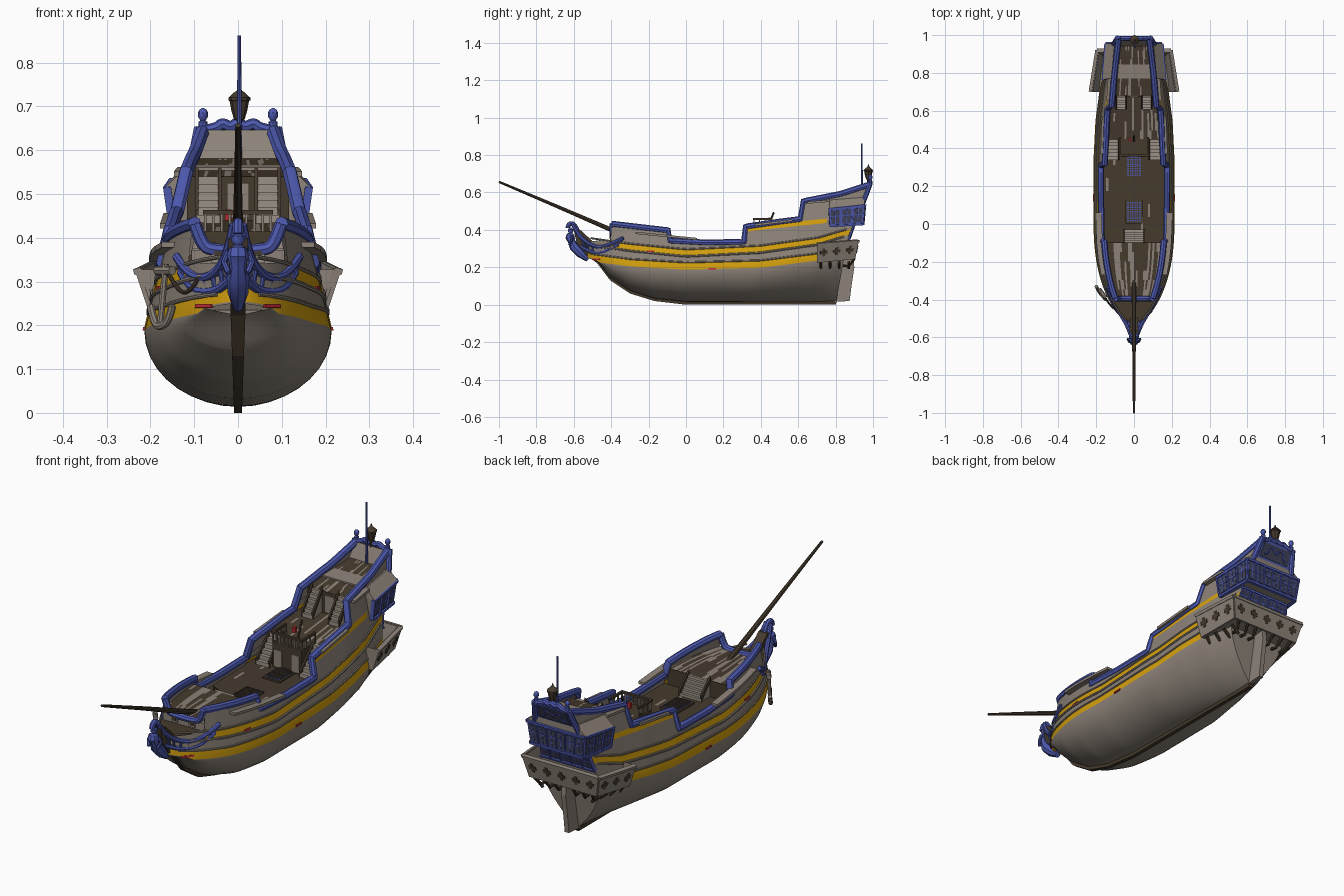
import bpy, bmesh, math, random
from mathutils import Vector as V

if "Cube" in bpy.data.objects:
    bpy.data.objects.remove(bpy.data.objects["Cube"])
random.seed(4)
# colours
def lin(c): return tuple(((v / 255 + .055) / 1.055) ** 2.4 for v in c) + (1,)
MATS = []
for n, c in [("weathered grey wood", (140, 130, 120)), ("dark brown wood", (69, 58, 45)), ("blue paint", (78, 90, 176)),
             ("yellow paint", (212, 160, 14)), ("window glass", (66, 68, 92)), ("light grey wood", (155, 145, 134)), ("red paint", (190, 45, 50))]:
    m = bpy.data.materials.new(n); m.diffuse_color = lin(c); MATS.append(m)
GREY, BROWN, BLUE, YELLOW, GLASS, LIGHT, RED = range(7)
# helpers
def ip(tab, y):
    if y <= tab[0][0]: return tab[0][1]
    for (a, p), (b, q) in zip(tab, tab[1:]):
        if y <= b: return p + (q - p) * (y - a) / (b - a)
    return tab[-1][1]
def pick(ob):
    bpy.ops.object.select_all(action='DESELECT')
    ob.select_set(True); bpy.context.view_layer.objects.active = ob
def smooth(): bpy.ops.object.shade_smooth_by_angle(angle=math.radians(40))
class Part:
    def __init__(s, name): s.name, s.bm = name, bmesh.new()
    def face(s, pts, mat): s.bm.faces.new([s.bm.verts.new(p) for p in pts]).material_index = mat
    def hexa(s, a, b, mat):
        va, vb = [s.bm.verts.new(p) for p in a], [s.bm.verts.new(p) for p in b]
        n = len(a)
        for f in [va[::-1], vb] + [[va[i], va[(i + 1) % n], vb[(i + 1) % n], vb[i]] for i in range(n)]:
            s.bm.faces.new(f).material_index = mat
    def box(s, x0, x1, y0, y1, z0, z1, mat):
        q = [(x0, y0), (x1, y0), (x1, y1), (x0, y1)]
        s.hexa([(x, y, z0) for x, y in q], [(x, y, z1) for x, y in q], mat)
    def slab(s, quad, u0, u1, v0, v1, t, mat):   # thin plate on part of a quad
        a, b, c, d = map(V, quad)
        n = (b - a).cross(d - a).normalized() * t
        P = lambda u, v: (a * (1 - u) + b * u) * (1 - v) + (d * (1 - u) + c * u) * v
        q = [P(u0, v0), P(u1, v0), P(u1, v1), P(u0, v1)]
        s.hexa([p - n for p in q], [p + n for p in q], mat)
    def prism(s, yz, half, mat):                 # side outline widened in x
        s.hexa([(-half(z), y, z) for y, z in yz], [(half(z), y, z) for y, z in yz], mat)
    def windows(s, quad, n):
        s.slab(quad, 0, 1, 0, 1, .002, BLUE)
        w = 1 / n
        for a in [i / n for i in range(n)]:
            for u0, u1, v0, v1, t, m in ((.14, .86, .14, .86, .0045, GLASS), (.46, .54, .14, .86, .0065, BLUE), (.14, .86, .52, .58, .0065, BLUE), (-.05, .07, 0, 1, .009, BLUE)):
                s.slab(quad, a + u0 * w, a + u1 * w, v0, v1, t, m)
        s.slab(quad, 0, 1, .92, 1.02, .009, BLUE); s.slab(quad, 0, 1, -.02, .08, .009, BLUE)
    def done(s, merge=False):
        if merge: bmesh.ops.remove_doubles(s.bm, verts=s.bm.verts, dist=1e-4)
        bmesh.ops.recalc_face_normals(s.bm, faces=s.bm.faces)
        me = bpy.data.meshes.new(s.name); s.bm.to_mesh(me)
        for m in MATS: me.materials.append(m)
        ob = bpy.data.objects.new(s.name, me); bpy.context.collection.objects.link(ob)
        if merge: pick(ob); smooth()
def tube(name, pts, r, mat, kind='POLY'):
    cu = bpy.data.curves.new(name, 'CURVE'); cu.dimensions = '3D'
    cu.bevel_depth = 1; cu.bevel_resolution = 2; cu.use_fill_caps = True; cu.resolution_u = 5
    sp = cu.splines.new(kind); sp.points.add(len(pts) - 1)
    if kind == 'NURBS': sp.order_u = 3; sp.use_endpoint_u = True
    for i, p in enumerate(pts):
        sp.points[i].co = (*p, 1); sp.points[i].radius = r[i] if isinstance(r, list) else r
    cu.materials.append(MATS[mat])
    ob = bpy.data.objects.new(name, cu); bpy.context.collection.objects.link(ob)
    pick(ob); bpy.ops.object.convert(target='MESH'); smooth()
# hull shape tables: (y, value)
ZK = [(-.53, .25), (-.475, .235), (-.405, .145), (-.3, .075), (-.17, .033), (0, .015), (.85, .012)]
L1 = [(-.53, .235), (-.3, .205), (0, .187), (.4, .198), (.7, .235), (.85, .27)]
L2 = [(-.53, .325), (-.3, .292), (0, .262), (.4, .282), (.7, .325), (.85, .375)]
L3 = [(.3, .388), (.75, .44)]
TOP = [(-.53, .34), (-.405, .345), (-.395, .435), (-.095, .4), (-.085, .345), (.1, .335), (.31, .338), (.318, .42), (.595, .46), (.6, .555), (.75, .595), (.85, .645)]
BEAM = [(.35, .214), (.55, .204), (.7, .184), (.85, .15)]
YS = [(0, .8), (.3, .855), (.36, .865), (.42, .89), (.54, .935), (.65, .985)]
def Y(y, z): return y if y < .5 else .5 + (y - .5) * (ip(YS, z) - .5) / .35
def width(y, z):
    b = ip(BEAM, y) * (max(0, 1 - min(1, -y / .53) ** 2.2) ** .6 if y < 0 else 1)
    zk, zm = ip(ZK, y), ip(L1, y)
    if z >= zm: return b * (1 - 1.15 * (z - zm))
    e = max(0, (y - .35) / .5); t = max(0, (z - zk) / (zm - zk))
    return b * (1 - (1 - t) ** (2 - .3 * e)) ** (.5 + .45 * e)
def hw(yy, z): return width(yy if yy < .5 else .5 + (yy - .5) * .35 / (ip(YS, z) - .5), z)
ST = sorted([-.53 + 1.38 * i / 64 for i in range(65)] + [-.527, -.52, -.405, -.395, -.095, -.085, .31, .318, .595, .6])
def section(y):
    zk, zm, top = ip(ZK, y), max(ip(L1, y), ip(ZK, y) + .005), ip(TOP, y)
    zs = [zk + (zm - zk) * (1 - math.cos(math.pi / 2 * i / 9)) for i in range(10)] + [zm + .036]
    for tab, h in ((L2, .03), (L3, .024)): zs += [ip(tab, y), ip(tab, y) + h]
    return [(width(y, z), Y(y, z), z) for z in (min(z, top) for z in zs + [top])]
hull = Part("hull")
secs = [section(y) for y in ST]
def add(pts, mat):
    uniq = []
    for p in pts:
        if all((V(p) - V(q)).length > 2e-4 for q in uniq): uniq.append(p)
    if len(uniq) > 2: hull.face(uniq, mat)
for k, (a, b) in enumerate(zip(secs, secs[1:])):
    for i in range(len(a) - 1):
        mat = YELLOW if i == 9 or (i == 11 and ST[k] > -.42) or (i == 13 and .315 < ST[k] < .72) else GREY
        for s in (1, -1): add([(s * p[0], p[1], p[2]) for p in (a[i], b[i], b[i + 1], a[i + 1])], mat)
for p, q in zip(secs[-1], secs[-1][1:]):          # transom
    add([p, (-p[0], p[1], p[2]), (-q[0], q[1], q[2]), q], GREY)
hull.done(True)
# raised wales edging the stripes, red port lids, inner bulwark lining
lining, ports = Part("bulwark_lining"), Part("port_lids")
RS = [y for y in ST if y > -.4]
for s in (1, -1):
    for tab, dz, r in ((L1, .039, .005), (L2, -.004, .006), (L2, .034, .005)):
        tube("wale", [(s * width(y, z), Y(y, z), z) for y in ST[3::2] for z in [ip(tab, y) + dz]], r, GREY)
    for y, z in ((-.19, .281), (.14, .188), (-.48, .24)):
        ports.slab([(s * hw(yy, zz), yy, zz) for yy, zz in ((y - .02, z), (y + .02, z), (y + .02, z + .008), (y - .02, z + .008))], 0, 1, 0, 1, .004, RED)
    for a, b in zip(RS, RS[1:]):
        lining.face([(s * (width(y, z) - .009), Y(y, z) - (.008 if y > .8 else 0), z) for y, d in ((a, 0), (b, 0), (b, .075), (a, .075)) for z in [ip(TOP, y) - d]], GREY)
lining.done(True); ports.done()
# blue rails following the bulwark
right = [(width(y, z) - .004, Y(y, z), z - .003) for y in RS for z in [ip(TOP, y)]]
for s in (1, -1): tube("bulwark_rail", [(s * x, y, z) for x, y, z in right], .0165, BLUE)
x0, y0, z0 = right[0]
tube("bow_rail", [(-x0, y0, z0), (-x0 * .85, y0, .385), (-x0 * .6, y0, .37), (x0 * .6, y0, .37), (x0 * .85, y0, .385), (x0, y0, z0)], .015, BLUE, 'NURBS')
tube("stern_crest", [(x * right[-1][0], .983, .645 + dz) for x, dz in ((-1, 0), (-.6, .004), (-.45, .018), (-.2, .006), (0, .02), (.2, .006), (.45, .018), (.6, .004), (1, 0))], .013, BLUE, 'NURBS')
# decks of mixed planks
def deck(name, ya, yb, za, zb, n, grey, m=30):
    d = Part(name)
    for j in range(m):
        c = GREY if random.random() < grey else BROWN
        for i in range(n):
            if random.random() < .3: c = GREY if random.random() < grey else BROWN
            q = [(ya + (yb - ya) * k / n, za + (zb - za) * k / n, 2 * l / m - 1) for k, l in ((i, j), (i, j + 1), (i + 1, j + 1), (i + 1, j))]
            d.face([(u * (hw(y, z) - .004), y, z) for y, z, u in q], c)
    d.done()
deck("beak_deck", -.525, -.395, .335, .335, 6, 0)
deck("forecastle_deck", -.395, -.1, .372, .37, 6, .4)
deck("waist_deck", -.1, .45, .295, .3, 8, .05)
deck("quarter_deck", .45, .68, .415, .44, 5, .15)
deck("poop_deck", .68, .965, .54, .585, 6, .22)
# bulkheads, doors, central platform
bulk = Part("bulkheads")
for y, za, zb, m in ((-.395, .33, .372, GREY), (-.1, .295, .37, BROWN), (.45, .295, .415, BROWN), (.68, .44, .54, BROWN)):
    w = hw(y, zb) - .006
    bulk.box(-w, w, y - .004, y + .004, za, zb, m)
bulk.box(-.075, .075, .36, .45, .295, .415, BROWN); bulk.box(-.025, .025, .671, .676, .445, .525, GREY)
for x in (-.045, .045):
    bulk.box(x - .02, x + .02, .354, .36, .305, .385, GREY)
    bulk.box(x - .016, x + .016, -.405, -.4, .342, .38, LIGHT)
    bulk.box(x - .009, x + .009, -.409, -.404, .35, .373, BROWN)
bulk.done()
# stairs
stairs = Part("stairs")
def flight(x, w, ya, yb, za, zb, n=6):
    for i in range(n):
        a, b = ya + (yb - ya) * i / n, ya + (yb - ya) * (i + 1) / n
        stairs.box(x - w, x + w, min(a, b), max(a, b), za, za + (zb - za) * (i + 1) / n, LIGHT)
    for s in (-w, w):
        stairs.hexa(*[[(x + s + d, y, z) for y, z in ((ya, za), (yb, zb), (yb, zb + .02), (ya, za + .03))] for d in (-.004, .004)], BROWN)
flight(0, .055, -.03, -.1, .295, .37)
for s in (1, -1): flight(s * .112, .032, .34, .45, .298, .415); flight(s * .068, .026, .605, .68, .433, .54)
stairs.done()
# platform railing and steering staff
rail = Part("platform_railing")
for x in [-.075 + .15 * i / 8 for i in range(9)]: rail.box(x - .003, x + .003, .36, .366, .415, .455, GREY)
rail.box(-.08, .08, .357, .369, .453, .463, BROWN); rail.box(-.03, -.015, .44, .455, .44, .465, RED)
for s in (-.075, .075):
    rail.box(s - .005, s + .005, .36, .46, .453, .463, BROWN)
    for y in (.39, .42, .455): rail.box(s - .003, s + .003, y, y + .006, .415, .455, GREY)
rail.done()
tube("steering_staff", [(0, .44, .42), (0, .47, .495)], .005, BROWN)
# hatch gratings
hatch = Part("hatch_gratings")
for y in (.065, .305):
    hatch.box(-.045, .045, y - .062, y + .062, .296, .305, BROWN); hatch.box(-.036, .036, y - .052, y + .052, .3, .308, BLUE)
    for i in range(1, 6): hatch.box(-.036 + .012 * i - .0025, -.036 + .012 * i + .0025, y - .052, y + .052, .302, .311, BROWN)
    for i in range(1, 9): hatch.box(-.036, .036, y - .052 + .0116 * i - .0025, y - .052 + .0116 * i + .0025, .302, .311, BROWN)
hatch.done()
# stem, keel, rudder
stem = Part("stem_and_keel")
stem.prism([(.8, 0), (0, 0), (-.17, .02), (-.3, .06), (-.405, .13), (-.475, .222), (-.53, .262), (-.585, .33), (-.6, .4),
            (-.565, .4), (-.5, .34), (-.465, .29), (-.42, .2), (-.3, .1), (-.15, .05), (0, .03), (.81, .03)], lambda z: .009 + .035 * z, BROWN)
stem.done()
rud = Part("rudder")
rud.prism([(.795, .015), (.875, .02), (.885, .1), (.9, .2), (.895, .25), (.85, .3)], lambda z: .011, GREY)
rud.done()
# side channels
chan = Part("side_channels")
for s in (1, -1):
    for ya, yb, za, zb, o in ((-.27, .06, .378, .345, .028), (.37, .57, .421, .445, .02), (.65, .77, .54, .55, .022)):
        for i in range(4):
            c = [(ya + (yb - ya) * k / 4, za + (zb - za) * k / 4) for k in (i, i + 1)]
            q = [(s * (hw(y, z) + d), y, z) for (y, z), d in ((c[0], -.004), (c[1], -.004), (c[1], o), (c[0], o))]
            chan.hexa(q, [(x, y, z + .012) for x, y, z in q], GREY)
chan.done()
# lower stern gallery with cross openings
gal = Part("lower_gallery")
def wall(q, off, us, w):
    gal.slab(q, 0, 1, 0, 1, .005, GREY); gal.slab(q, 0, 1, .9, 1.02, .009, GREY)
    gal.slab([V(p) + V(off) for p in q], 0, 1, 0, 1, .005, GREY)
    for u in us:
        gal.slab(q, u - w, u + w, .44, .6, .0075, BROWN); gal.slab(q, u - w * .36, u + w * .36, .32, .72, .0075, BROWN)
for s in (1, -1):
    wall([(s * .197, .70, .225), (s * .173, .9, .245), (s * .196, .92, .345), (s * .231, .70, .328)], (-s * .008, 0, 0), (.17, .5, .83), .09)
    gal.face([(s * .197, .7, .225), (s * .231, .7, .328), (s * .16, .7, .328), (s * .16, .7, .225)], GREY)
wall([(-.173, .9, .245), (.173, .9, .245), (.196, .92, .345), (-.196, .92, .345)], (0, -.008, 0), (.1, .3, .5, .7, .9), .05)
fl = [(-.197, .7), (.197, .7), (.173, .9), (-.173, .9)]
gal.hexa([(x, y, .155 + .1 * y) for x, y in fl], [(x, y, .165 + .1 * y) for x, y in fl], GREY)
gal.done()
for s in (1, -1):
    for i in range(4):
        y = .72 + .05 * i
        tube("gallery_bracket", [(s * (hw(y, .195) - .006), y, .195), (s * (.185 - .007 * i), y, .228)], .007, BROWN)
    for x in (.045, .09, .135): tube("gallery_bracket", [(s * x, .84, .21), (s * x, .87, .205), (s * x * 1.1, .9, .245)], .007, BROWN)
# upper stern gallery and windows
up = Part("upper_gallery")
lo = [(-.148, .77, .418), (.148, .77, .418), (.136, .945, .428), (-.136, .945, .428)]
hi = [(-.162, .765, .515), (.162, .765, .515), (.148, .955, .535), (-.148, .955, .535)]
up.hexa(lo, hi, GREY)
up.hexa([(x * 1.03, y, z) for x, y, z in hi], [(-.12, .77, .56), (.12, .77, .56), (.105, .955, .575), (-.105, .955, .575)], GREY)
for i, j, n in ((1, 2, 3), (0, 3, 3), (3, 2, 6)): up.windows([lo[i], lo[j], hi[j], hi[i]], n)
def tq(za, zb, o): return [(s * (hw(ip(YS, z), z) + .002), ip(YS, z) + o, z) for s, z in ((-1, za), (1, za), (1, zb), (-1, zb))]
up.windows(tq(.34, .425, .005), 5)
up.slab(tq(.565, .645, .006), 0, 1, 0, 1, .003, BLUE); up.slab(tq(.565, .645, .008), .1, .9, .1, .85, .005, GLASS)
up.slab(tq(.565, .645, -.008), .02, .98, 0, 1, .004, GREY)
up.done()
for s in (1, -1):
    tube("transom_scroll", [(0, .975, .6), (s * .02, .982, .625), (s * .045, .98, .615), (s * .04, .97, .595), (s * .06, .966, .585)], .006, BLUE, 'NURBS')
    tube("transom_post", [(s * .112, .945, .54), (s * .1, .965, .59), (s * .088, .986, .65)], .013, BLUE)
    tube("post_finial", [(s * .08, .985, z) for z in (.64, .665, .668, .676, .685, .693, .697)], [.012, .01, .006, .011, .012, .008, .001], BLUE)
# lantern, flag pole, bowsprit
tube("stern_lantern", [(.003, .975, z) for z in (.64, .668, .67, .69, .712, .714, .72, .732, .736, .75)], [.007, .007, .012, .018, .022, .025, .025, .012, .006, .002], BROWN)
tube("flag_pole", [(.003, .94, .57), (.003, .94, .72), (.003, .94, .862)], [.006, .005, .004], BLUE)
tube("bowsprit", [(0, -.3, .36), (0, -.41, .405), (0, -.7, .53), (0, -1, .657)], [.012, .012, .009, .006], BROWN)
# head rails, figurehead, beak scroll
for s in (1, -1):
    A = [(.14, -.335, .357), (.115, -.41, .318), (.075, -.47, .305), (.04, -.53, .33), (.018, -.585, .385), (.01, -.605, .43)]
    B = [(.13, -.36, .322), (.11, -.42, .285), (.07, -.475, .275), (.035, -.52, .285), (.012, -.56, .31)]
    for n, c in (("upper_head_rail", A), ("lower_head_rail", B)): tube(n, [(s * x, y, z) for x, y, z in c], .0105, BLUE, 'NURBS')
    for i in [k / 2 for k in range(9)]:
        p, q = [V(c[int(i)]).lerp(V(c[min(int(i) + 1, len(c) - 1)]), i % 1) for c in (A, B)]
        tube("head_baluster", [(s * p.x, p.y, p.z), (s * q.x, q.y, q.z)], .006, BLUE)
    tube("figure_arm", [(s * .022, -.612, .37), (s * .032, -.61, .345), (s * .022, -.625, .32)], .007, BLUE)
tube("figurehead", [(0, -.525, .24), (0, -.565, .275), (0, -.598, .31), (0, -.612, .338), (0, -.62, .36), (0, -.618, .376), (0, -.617, .383),
     (0, -.617, .392), (0, -.617, .403), (0, -.616, .412)], [.012, .024, .026, .019, .025, .02, .009, .015, .015, .003], BLUE)
tube("beak_scroll", [(0, -.57, .37), (0, -.585, .41), (0, -.605, .437), (0, -.63, .43), (0, -.632, .41)], .012, BLUE, 'NURBS')
# anchor with chain, left side only
tube("anchor_shank", [(-.165, -.37, .34), (-.178, -.365, .2)], .008, GREY)
tube("anchor_arms", [(-.2, -.33, .245), (-.192, -.345, .205), (-.178, -.37, .195), (-.158, -.39, .21), (-.15, -.4, .245)], .009, GREY, 'NURBS')
tube("anchor_stock", [(-.185, -.345, .325), (-.15, -.39, .325)], .011, GREY)
tube("anchor_chain", [(-.165, -.37, .33), (-.135, -.42, .27), (-.105, -.45, .28), (-.09, -.46, .31)], .005, BROWN, 'NURBS')

for m in bpy.data.materials:
    if m.users and not m.is_grease_pencil:
        m.use_nodes = True
        m.node_tree.nodes["Principled BSDF"].inputs["Base Color"].default_value = m.diffuse_color
